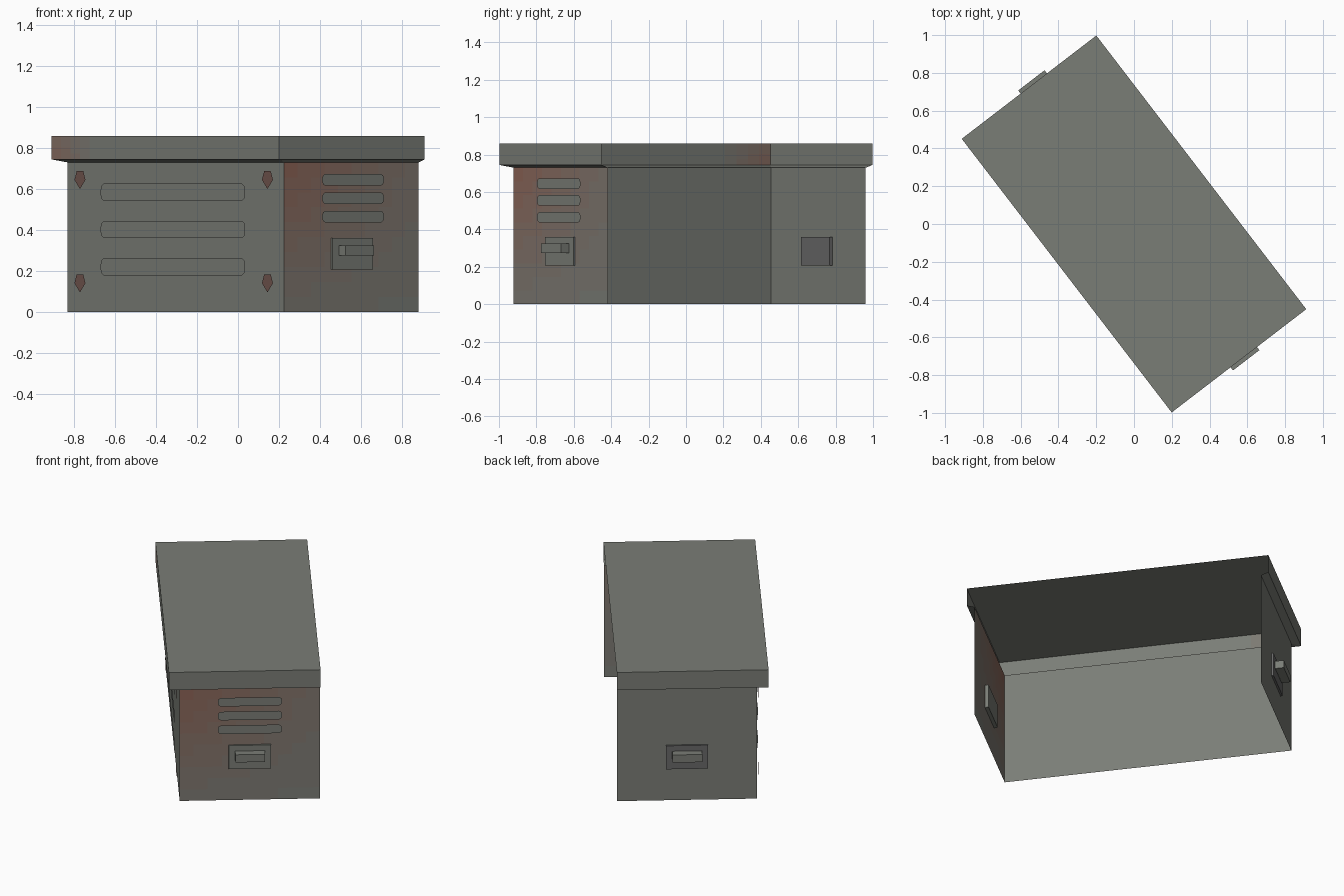
import bpy, bmesh, math
from mathutils import Matrix, Vector

if "Cube" in bpy.data.objects:
    bpy.data.objects.remove(bpy.data.objects["Cube"])

ROT = Matrix.Rotation(math.radians(-52.5), 4, 'Z')   # whole unit sits turned on the grid
L, FRONT, BACK = 0.868, -0.383, 0.447                # body half length, front and back planes
LX, LY = 0.913, 0.449                                # lid half sizes
MID = (FRONT + BACK) / 2
STEPS = 8


def material(name, rgb):
    m = bpy.data.materials.new(name)
    m.diffuse_color = (*rgb, 1)
    m.use_nodes = True
    m.node_tree.nodes["Principled BSDF"].inputs["Base Color"].default_value = m.diffuse_color
    return m


# Shades running from clean grey metal to rust
GREY, RED = Vector((0.195, 0.205, 0.182)), Vector((0.27, 0.115, 0.08))
SHADES = [material(f"metal_rust_{i}", GREY.lerp(RED, i / STEPS)) for i in range(STEPS + 1)]
METAL = SHADES[0]
DARK = material("dark_metal", (0.14, 0.14, 0.14))
BOLT = material("bolt_rust", (0.16, 0.09, 0.075))


def finish(name, bm, mats):
    bm.transform(ROT)
    me = bpy.data.meshes.new(name)
    bm.to_mesh(me)
    bm.free()
    for m in mats:
        me.materials.append(m)
    ob = bpy.data.objects.new(name, me)
    bpy.context.collection.objects.link(ob)


def rusty_panel(bm, corners, nx, ny, rust):
    """Fill a quad with a grid; rust(s, t) gives 0..1 across it."""
    a, b, c, d = (Vector(p) for p in corners)
    grid = [[bm.verts.new(a.lerp(b, i / nx).lerp(d.lerp(c, i / nx), j / ny))
             for i in range(nx + 1)] for j in range(ny + 1)]
    for j in range(ny):
        for i in range(nx):
            f = bm.faces.new((grid[j][i], grid[j][i + 1], grid[j + 1][i + 1], grid[j + 1][i]))
            r = rust((i + 0.5) / nx, (j + 0.5) / ny)
            f.material_index = round(STEPS * max(0, min(1, r)))


def on_front(a, b, d):
    return (a, FRONT - d, b)


def on_end(side):
    return lambda a, b, d: (side * (L + d), MID + a, b)


def plate(name, pts, place, d, mat):
    """Flat cut-out sitting just proud of a wall."""
    bm = bmesh.new()
    bm.faces.new([bm.verts.new(place(a, b, d)) for a, b in pts])
    finish(name, bm, [mat])


def block(name, w, z0, z1, place, d0, d1, mat):
    """Rectangular block standing out from a wall."""
    bm = bmesh.new()
    pts = [(-w, z0), (w, z0), (w, z1), (-w, z1)]
    low, high = ([bm.verts.new(place(a, b, d)) for a, b in pts] for d in (d0, d1))
    bm.faces.new(low[::-1])
    bm.faces.new(high)
    for i in range(4):
        j = (i + 1) % 4
        bm.faces.new((low[i], low[j], high[j], high[i]))
    bmesh.ops.recalc_face_normals(bm, faces=bm.faces)
    finish(name, bm, [mat])


def pill(cz, half, h):
    c = h * 0.6
    q = [(half - c, -h), (half - c * 0.3, -h * 0.75), (half, -h * 0.3),
         (half, h * 0.3), (half - c * 0.3, h * 0.75), (half - c, h)]
    q += [(-x, -z) for x, z in q]
    return [(x, cz + z) for x, z in q]


# Casing: open at the back and bottom, flaring out under the lid
bm = bmesh.new()
levels = [(0, L, FRONT, BACK), (0.73, L, FRONT, BACK), (0.745, LX, -LY, LY), (0.86, LX, -LY, LY)]
rings = [[bm.verts.new(p) for p in ((-l, b, z), (-l, f, z), (l, f, z), (l, b, z))]
         for z, l, f, b in levels]
for k in range(3):
    for i in range(3):
        if (k, i) not in ((0, 2), (2, 1)):
            bm.faces.new((rings[k][i], rings[k][i + 1], rings[k + 1][i + 1], rings[k + 1][i]))
bm.faces.new(rings[3])


def quad(k, i):
    return [rings[k][i].co, rings[k][i + 1].co, rings[k + 1][i + 1].co, rings[k + 1][i].co]


# Rust creeping over the right end and the left corner of the lid front
rusty_panel(bm, quad(0, 2), 10, 10, lambda s, t: (1 - 0.75 * s) * (0.1 + 0.85 * t))
rusty_panel(bm, quad(2, 1), 24, 4, lambda s, t: (0.8 - 4.5 * s) * (1 - 0.4 * t))
finish("casing", bm, SHADES)

# Handle mounts and bars at both ends
for side, tag in ((-1, "left"), (1, "right")):
    block(tag + "_handle_mount", 0.125, 0.207, 0.36, on_end(side), -0.022, 0.012,
          METAL if side > 0 else DARK)
    block(tag + "_handle", 0.088, 0.275, 0.325, on_end(side), 0.014, 0.066, METAL)

# Small vents on the right end
for k in range(3):
    plate(f"end_vent_{k + 1}", pill(0.465 + 0.09 * k, 0.19, 0.028), on_end(1), 0.014, METAL)

# Long vents across the front
for k in range(3):
    plate(f"front_vent_{k + 1}", pill(0.22 + 0.182 * k, 0.58, 0.042), on_front, 0.018, METAL)

# Pointed five-sided rusty bolts at the front corners
for x in (-0.75, 0.755):
    for z in (0.14, 0.645):
        pts = [(0, -0.045), (0.044, 0), (0.026, 0.043), (-0.026, 0.043), (-0.044, 0)]
        plate("front_bolt", [(x + a, z + b) for a, b in pts], on_front, 0.015, BOLT)
